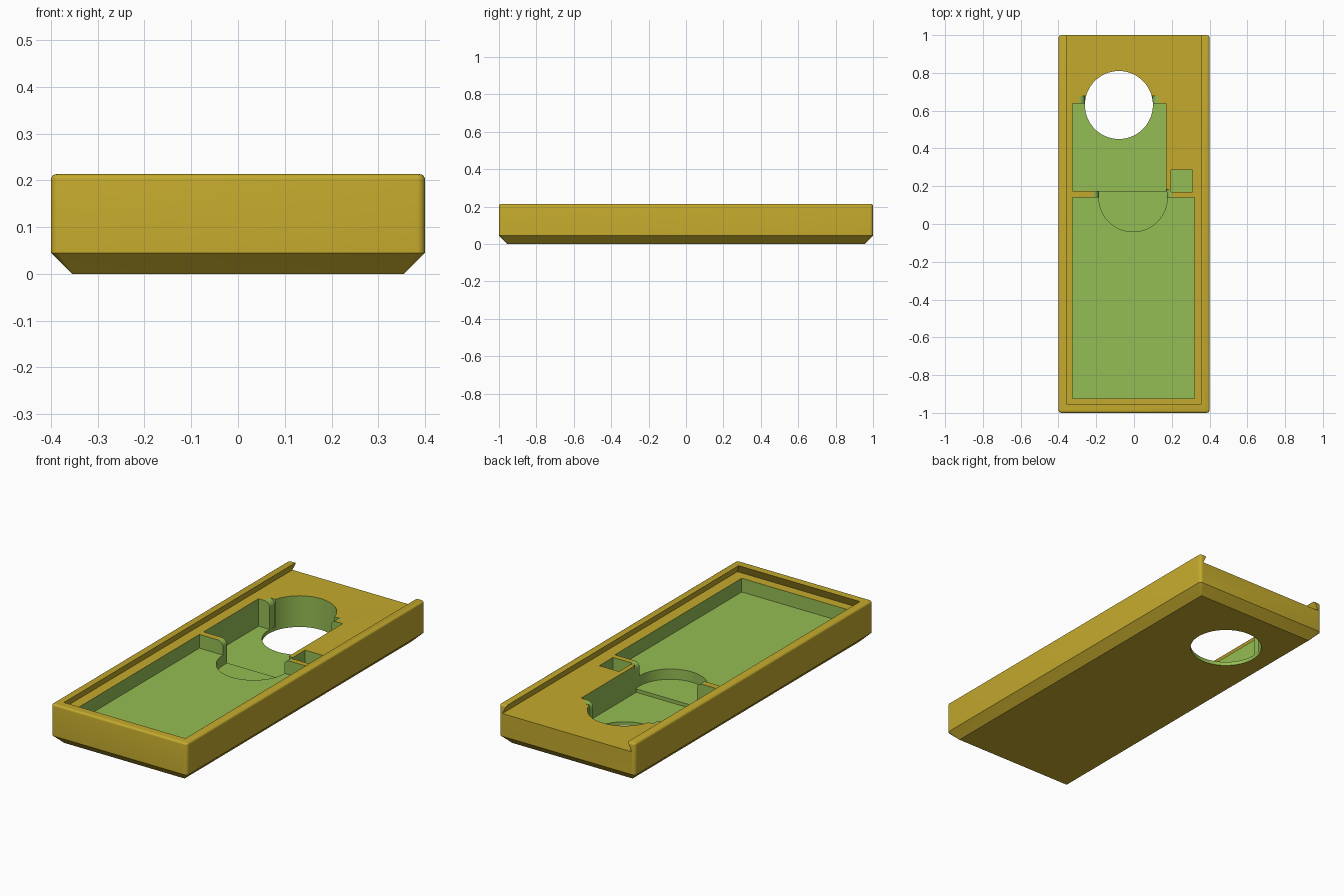
import bpy, bmesh, math

if "Cube" in bpy.data.objects:
    bpy.data.objects.remove(bpy.data.objects["Cube"])

LEDGE = 0.166   # height of the ledge the sliding lid rests on
TOP = 0.213


def material(name, rgb):
    m = bpy.data.materials.new(name)
    m.diffuse_color = (*rgb, 1)
    m.use_nodes = True
    m.node_tree.nodes["Principled BSDF"].inputs["Base Color"].default_value = m.diffuse_color
    return m


GOLD = material("mustard", (0.55, 0.40, 0.026))
GREEN = material("leaf_green", (0.30, 0.51, 0.088))


def loft(name, rings, mat_index=0):
    """Closed solid through a list of equal-length point rings."""
    bm = bmesh.new()
    rows = [[bm.verts.new(p) for p in ring] for ring in rings]
    n = len(rows[0])
    for a, b in zip(rows, rows[1:]):
        for i in range(n):
            j = (i + 1) % n
            bm.faces.new((a[i], a[j], b[j], b[i]))
    bm.faces.new(rows[0][::-1])
    bm.faces.new(rows[-1])
    bmesh.ops.recalc_face_normals(bm, faces=bm.faces)
    for f in bm.faces:
        f.material_index = mat_index
    me = bpy.data.meshes.new(name)
    bm.to_mesh(me)
    bm.free()
    me.materials.append(GOLD)
    me.materials.append(GREEN)
    ob = bpy.data.objects.new(name, me)
    bpy.context.collection.objects.link(ob)
    return ob


def rounded_rect(hx, hy, r, z, seg=5):
    pts = []
    for k, (sx, sy) in enumerate(((1, 1), (-1, 1), (-1, -1), (1, -1))):
        for i in range(seg + 1):
            a = math.pi / 2 * (k + i / seg)
            pts.append((sx * (hx - r) + r * math.cos(a),
                        sy * (hy - r) + r * math.sin(a), z))
    return pts


def rect(x0, x1, y0, y1, z):
    return [(x0, y0, z), (x1, y0, z), (x1, y1, z), (x0, y1, z)]


def box(name, x0, x1, y0, y1, z0):
    return loft(name, [rect(x0, x1, y0, y1, z) for z in (z0, 0.3)], 1)


def disc(name, cx, cy, r, z0, y_max=9.0, seg=64):
    """Upright cylinder, optionally cut off flat at y_max."""
    half = math.pi / 2
    if cy + r > y_max:
        half = math.asin((y_max - cy) / r)
        span = [math.pi - half + (math.pi + 2 * half) * i / seg for i in range(seg + 1)]
    else:
        span = [2 * math.pi * i / seg for i in range(seg)]
    ring = [(cx + r * math.cos(a), cy + r * math.sin(a)) for a in span]
    return loft(name, [[(x, y, z) for x, y in ring] for z in (z0, 0.3)], 1)


def flared_gap(name, x0, x1, y0, y1, z0, r, seg=8):
    """Slot whose two upper end edges are rounded over."""
    right = [(x1, z0)]
    left = [(x0, z0)]
    for i in range(seg + 1):
        a = math.pi / 2 * i / seg
        dx, z = r - r * math.cos(a), LEDGE - r + r * math.sin(a)
        right.append((x1 + dx, z))
        left.append((x0 - dx, z))
    right.append((x1 + r, 0.3))
    left.append((x0 - r, 0.3))
    prof = right + left[::-1]
    return loft(name, [[(x, y, z) for x, z in prof] for y in (y0, y1)], 1)


# Outer body: chamfered underside, rounded upright corners and top edge
rings = [rounded_rect(0.355, 0.955, 0.001, 0), rounded_rect(0.4, 1.0, 0.017, 0.045)]
R = 0.011
for i in range(5):
    a = math.pi / 2 * i / 4
    d = R * (1 - math.cos(a))
    rings.append(rounded_rect(0.4 - d, 1.0 - d, 0.017 - d, TOP - R + R * math.sin(a)))
body = loft("tray_body", rings)

# Dovetail lid channel, open at the back
slope = (0.38 - 0.357) / (TOP - LEDGE)
channel = []
for z in (LEDGE, 0.26):
    d = (z - LEDGE) * slope
    channel.append(rect(-0.38 + d, 0.38 - d, -0.975 + d, 1.2, z))

cutters = [
    loft("lid_channel", channel),
    box("main_pocket", -0.325, 0.32, -0.925, 0.14, 0.093),
    box("rear_pocket", -0.325, 0.17, 0.175, 0.637, 0.02),
    box("small_pocket", 0.195, 0.31, 0.17, 0.285, 0.10),
    disc("round_recess", -0.005, 0.14, 0.181, 0.038, y_max=0.185),
    flared_gap("divider_gap", -0.186, 0.172, 0.13, 0.183, 0.038, 0.032),
    flared_gap("hole_gap", -0.259, 0.099, 0.63, 0.678, 0.02, 0.032),
    disc("through_hole", -0.08, 0.63, 0.18, -0.1),
]

# Carve each recess out of the body
bpy.context.view_layer.objects.active = body
for c in cutters:
    c.hide_render = True
    mod = body.modifiers.new(c.name, 'BOOLEAN')
    mod.operation = 'DIFFERENCE'
    mod.solver = 'EXACT'
    mod.object = c
    bpy.ops.object.modifier_apply(modifier=mod.name)
for c in cutters:
    bpy.data.objects.remove(c, do_unlink=True)

bpy.ops.object.select_all(action='DESELECT')
body.select_set(True)
bpy.ops.object.shade_smooth_by_angle(angle=math.radians(30))
